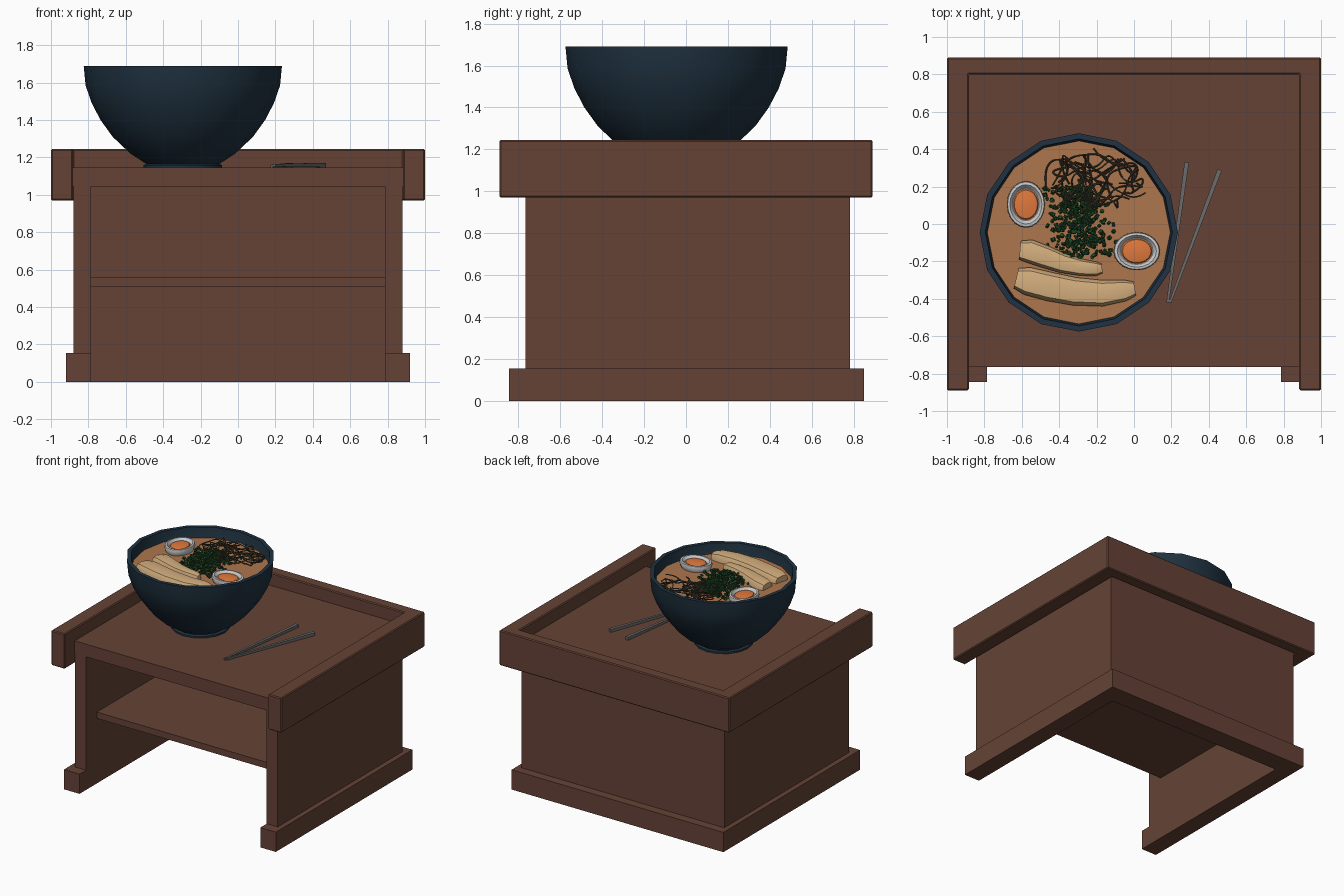
import bpy, bmesh, math, random
from mathutils import Vector, Matrix, Euler

if "Cube" in bpy.data.objects:
    bpy.data.objects.remove(bpy.data.objects["Cube"])

random.seed(4)


def mat(name, *rgb):
    m = bpy.data.materials.new(name)
    m.diffuse_color = (*rgb, 1)
    m.use_nodes = True
    m.node_tree.nodes["Principled BSDF"].inputs["Base Color"].default_value = m.diffuse_color
    return m


WOOD = mat("wood", .13, .055, .037)
NAVY = mat("navy_glaze", .014, .032, .052)
BROTH = mat("broth", .42, .18, .075)
WHITE = mat("egg_white", .62, .62, .62)
ORANGE = mat("yolk_orange", .75, .19, .045)
GREEN = mat("leaf_green", .013, .06, .018)
DARK = mat("dark_strand", .055, .05, .03)
TAN = mat("tan", .66, .43, .21)
STICK = mat("grey_lacquer", .15, .15, .15)


def finish(name, bm, material, angle=None):
    bmesh.ops.recalc_face_normals(bm, faces=bm.faces)
    me = bpy.data.meshes.new(name)
    bm.to_mesh(me)
    bm.free()
    ob = bpy.data.objects.new(name, me)
    bpy.context.collection.objects.link(ob)
    me.materials.append(material)
    if angle:
        me.shade_smooth()
        me.set_sharp_from_angle(angle=math.radians(angle))
    return ob


def prism(name, outline, z0, z1, material, bevel=0):
    bm = bmesh.new()
    f = bm.faces.new([bm.verts.new((x, y, z0)) for x, y in outline])
    r = bmesh.ops.extrude_face_region(bm, geom=[f])
    bmesh.ops.translate(bm, vec=(0, 0, z1 - z0),
                        verts=[v for v in r["geom"] if isinstance(v, bmesh.types.BMVert)])
    ob = finish(name, bm, material)
    if bevel:
        b = ob.modifiers.new("bevel", "BEVEL")
        b.width, b.segments = bevel, 1
    return ob


def u_frame(name, xo, xi, y0, yi, y1, z0, z1, bevel=0):
    pts = [(-xo, y0), (-xi, y0), (-xi, yi), (xi, yi), (xi, y0), (xo, y0), (xo, y1), (-xo, y1)]
    return prism(name, pts, z0, z1, WOOD, bevel)


def board(name, x, y0, y1, z0, z1):
    return prism(name, [(-x, y0), (x, y0), (x, y1), (-x, y1)], z0, z1, WOOD)


def lathe(name, profile, sides, loc, material, scale=(1, 1, 1), rot=0, angle=40):
    bm = bmesh.new()
    vs = [bm.verts.new((r, 0, z)) for r, z in profile]
    es = [bm.edges.new(p) for p in zip(vs, vs[1:])]
    bmesh.ops.spin(bm, geom=vs + es, cent=(0, 0, 0), axis=(0, 0, 1),
                   angle=math.tau, steps=sides)
    bmesh.ops.remove_doubles(bm, verts=bm.verts, dist=1e-5)
    m = Matrix.Translation(loc) @ Matrix.Rotation(rot, 4, "Z") @ Matrix.Diagonal((*scale, 1))
    bm.transform(m)
    return finish(name, bm, material, angle)


# stand: U-shaped body, skirting and tray rim, all open at the front
u_frame("body_panels", .88, .785, -.765, .69, .782, .0, 1.05)
u_frame("base_skirting", .92, .785, -.845, .69, .85, 0, .155)
u_frame("tray_rim", 1, .883, -.89, .80, .89, .97, 1.245, .007)
board("table_top", .885, -.765, .805, 1.045, 1.145)
board("inner_shelf", .79, -.63, .70, .51, .56)

# bowl with foot, rim and hollow inside
CX, CY, SOUP = -.295, -.045, 1.61
lathe("bowl", [(0, 1.145), (.21, 1.145), (.21, 1.158), (.195, 1.165), (.28, 1.22), (.375, 1.31),
               (.44, 1.40), (.487, 1.49), (.52, 1.585), (.53, 1.69), (.50, 1.69),
               (.485, 1.58), (.44, 1.47), (.33, 1.32), (.15, 1.20), (0, 1.19)],
      16, (CX, CY, 0), NAVY)
lathe("soup", [(0, SOUP), (.489, SOUP)], 16, (CX, CY, 0), BROTH)

# two egg halves
for i, (x, y, rot) in enumerate([(-.578, .105, math.pi / 2), (.015, -.145, 0)], 1):
    lathe(f"egg_white_{i}", [(0, -.085), (.55, -.072), (.85, -.045), (1, 0), (.96, .018),
                             (.84, .02), (.70, .0), (0, -.005)],
          20, (x, y, 1.64), WHITE, (.125, .102, 1), rot)
    lathe(f"egg_yolk_{i}", [(.69, -.003), (.62, .008), (.35, .013), (0, .015)],
          20, (x, y, 1.64), ORANGE, (.123, .1, 1), rot)


# curved strips with a rounded-box section that tapers along a path
def strip(name, rows, height):
    section = [(-1, -.6), (-1, .35), (-.75, .85), (0, 1), (.75, .85), (1, .35), (1, -.6)]
    bm = bmesh.new()
    rings = []
    for i, (x, y, w) in enumerate(rows):
        a, b = rows[max(i - 1, 0)], rows[min(i + 1, len(rows) - 1)]
        side = Vector((a[1] - b[1], b[0] - a[0], 0)).normalized()
        k = .75 if i in (0, len(rows) - 1) else 1
        rings.append([bm.verts.new(Vector((x, y, 1.615)) + side * s * w / 2
                                   + Vector((0, 0, t * height * k))) for s, t in section])
    for p, q in zip(rings, rings[1:]):
        for j in range(len(section)):
            n = (j + 1) % len(section)
            bm.faces.new((p[j], p[n], q[n], q[j]))
    bm.faces.new(rings[0])
    bm.faces.new(rings[-1])
    return finish(name, bm, TAN, 35)


strip("short_strip", [(-.61, -.14, .10), (-.56, -.145, .125), (-.475, -.175, .12),
                      (-.38, -.21, .105), (-.28, -.232, .09), (-.20, -.24, .075), (-.17, -.238, .05)], .05)
strip("long_strip", [(-.63, -.29, .11), (-.57, -.305, .15), (-.45, -.335, .155), (-.32, -.36, .15),
                     (-.17, -.37, .14), (-.05, -.355, .115), (.005, -.345, .075)], .055)

# chopped green onion: a loose pile of tiny short cylinders
bm = bmesh.new()
for i in range(420):
    y = random.uniform(-.18, .2)
    u = random.gauss(0, 1)
    x = -.30 - .12 * (y - .02) + u * (.065 + .02 * (y < 0))
    z = SOUP + .008 + .04 * random.random() * max(0, 1 - abs(u) / 2)
    rot = Euler([random.uniform(0, math.tau) for _ in range(3)]).to_matrix().to_4x4()
    r = random.uniform(.007, .013)
    bmesh.ops.create_cone(bm, cap_ends=True, segments=6, radius1=r, radius2=r,
                          depth=random.uniform(.01, .02), matrix=Matrix.Translation((x, y, z)) @ rot)
finish("chopped_onion", bm, GREEN)

# tangle of thin dark strands
cu = bpy.data.curves.new("dark_strands", "CURVE")
cu.dimensions = "3D"
cu.bevel_depth, cu.bevel_resolution, cu.resolution_u = .0045, 0, 4
for i in range(34):
    t, q = random.uniform(0, math.tau), math.sqrt(random.random())
    p = Vector((-.22 + .24 * q * math.cos(t), .235 + .14 * q * math.sin(t)))
    d = random.uniform(0, math.tau)
    sp = cu.splines.new("NURBS")
    sp.points.add(6)
    for pt in sp.points:
        pt.co = (p.x, p.y, random.uniform(SOUP, SOUP + .055), 1)
        d += random.uniform(-1.2, 1.2)
        n = p + Vector((math.cos(d), math.sin(d))) * .065
        if ((n.x + .22) / .31) ** 2 + ((n.y - .23) / .19) ** 2 > 1:
            d = math.atan2(.23 - p.y, -.22 - p.x) + random.uniform(-.6, .6)
            n = p + Vector((math.cos(d), math.sin(d))) * .065
        p = n
    sp.use_endpoint_u = True
    sp.order_u = 4
strands = bpy.data.objects.new("dark_strands", cu)
bpy.context.collection.objects.link(strands)
cu.materials.append(DARK)

# tapered square chopsticks resting on the tray
for i, (a, b) in enumerate([((.282, .33, 1.159), (.18, -.42, 1.153)),
                            ((.458, .29, 1.159), (.193, -.42, 1.158))], 1):
    a, b = Vector(a), Vector(b)
    bm = bmesh.new()
    m = Matrix.Translation((a + b) / 2) @ (b - a).to_track_quat("Z", "Y").to_matrix().to_4x4() \
        @ Matrix.Rotation(math.pi / 4, 4, "Z")
    bmesh.ops.create_cone(bm, cap_ends=True, segments=4, radius1=.017, radius2=.010,
                          depth=(b - a).length, matrix=m)
    finish(f"chopstick_{i}", bm, STICK)
